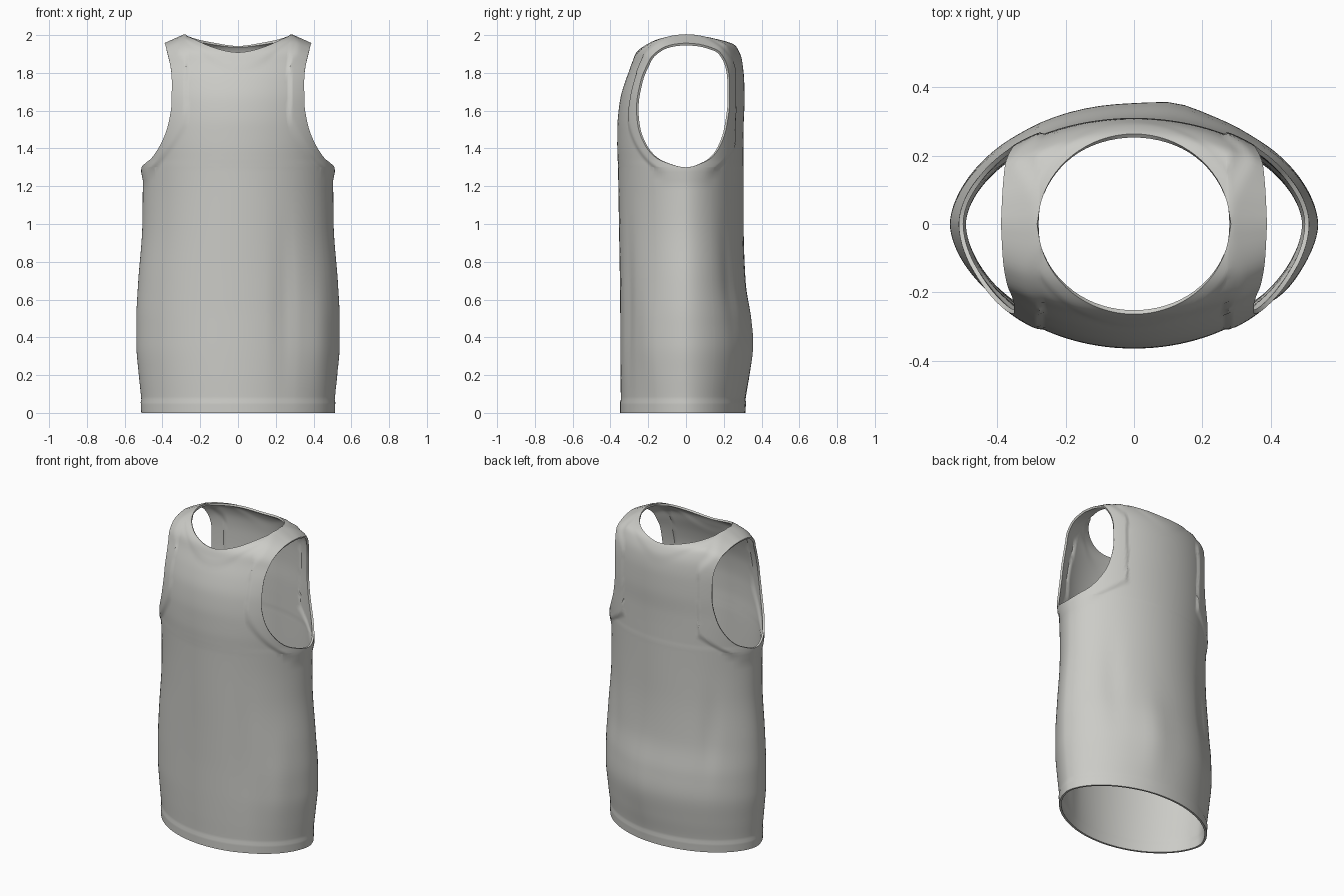
import bpy, bmesh
from math import sin, cos, asin, pi, exp, sqrt

cube = bpy.data.objects.get("Cube")
if cube:
    bpy.data.objects.remove(cube, do_unlink=True)

# Garment profile rows: height, front depth, back depth, half width, armhole edge x
ROWS = [
    (0, .345, .31, .508, 1), (.07, .345, .315, .512, 1), (.2, .347, .335, .525, 1),
    (.36, .348, .352, .538, 1), (.5, .348, .342, .538, 1), (.7, .35, .315, .528, 1),
    (1, .355, .305, .506, .62), (1.3, .36, .305, .503, .503), (1.35, .362, .304, .5, .45),
    (1.42, .364, .304, .5, .405), (1.52, .363, .305, .5, .366), (1.65, .35, .31, .5, .346),
    (1.76, .32, .308, .5, .346), (1.85, .283, .298, .5, .354), (1.91, .258, .278, .5, .364),
    (1.95, .215, .25, .5, .372), (1.975, .165, .18, .5, .378), (1.99, .09, .1, .5, .382),
    (1.997, 0, 0, .5, .385)]
UNDERARM, TOP = 7, len(ROWS) - 1
NECK_X, NECK_Y = .28, .26
LOWER_STEPS, UPPER_STEPS = 42, 48

# Soft cloth folds: side, x, z, half width, half height, amount
FOLDS = [(-1, .25, .55, .04, .4, -.012), (-1, .43, .4, .06, .3, .01),
         (1, .12, .4, .08, .25, .012), (1, -.33, .75, .04, .25, -.013),
         (1, .35, .7, .05, .3, -.008)]


def tangent(i, c):
    """Monotone slope of one profile column at row i."""
    a = ROWS[max(i, 1)][c] - ROWS[max(i, 1) - 1][c]
    j = min(i, TOP - 1)
    b = ROWS[j + 1][c] - ROWS[j][c]
    return 2 * a * b / (a + b) if a * b > 0 else 0


def sample(p, c):
    i = min(int(p), TOP - 1)
    t = p - i
    a, b = ROWS[i][c], ROWS[i + 1][c]
    h = t * t * (3 - 2 * t)
    return (a + (b - a) * h + tangent(i, c) * t * (1 - t) ** 2
            - tangent(i + 1, c) * t * t * (1 - t))


def smooth(a, b, v):
    t = min(max((v - a) / (b - a), 0), 1)
    return t * t * (3 - 2 * t)


def surface(u, p, side):
    """Point on the front (side -1) or back (side 1) panel."""
    z, w = sample(p, 0), sample(p, 3)
    limit = pi / 2 if p <= UNDERARM else asin(min(sample(p, 4) / w, 1))
    angle = u * limit
    x = w * sin(angle)
    power = 1.15 - .15 * smooth(1.1, 1.5, z)
    y = side * sample(p, 1 if side < 0 else 2) * max(cos(angle), 0) ** power
    slope = max(abs(x) - .28, 0) / .105
    return x, y, z - .047 * slope * smooth(1.75, 1.98, z)


def column_end(u, side):
    """Profile position where a column meets the neckline or shoulder seam."""
    lo, hi = UNDERARM, TOP
    if abs(surface(u, TOP, side)[0]) >= NECK_X - .0005:
        return TOP
    for _ in range(30):
        mid = (lo + hi) / 2
        x, y, _z = surface(u, mid, side)
        if (x / NECK_X) ** 2 + (y / NECK_Y) ** 2 > 1:
            lo = mid
        else:
            hi = mid
    return lo


# Columns are spaced evenly around the neckline, then across the strap
corner = asin(NECK_X / .5) / asin(.385 / .5)
half = [corner * sin(pi / 2 * i / 18) for i in range(19)]
half += [corner + (1 - corner) * i / 10 for i in range(1, 11)]
columns = [-u for u in reversed(half[1:])] + half

# Front and back panels, welded at the side and shoulder seams
bm = bmesh.new()
for side in (-1, 1):
    grid = []
    for u in columns:
        end = column_end(u, side)
        ps = [UNDERARM * i / LOWER_STEPS for i in range(LOWER_STEPS)]
        ps += [UNDERARM + (end - UNDERARM) * (k / UPPER_STEPS) ** 1.6
               for k in range(UPPER_STEPS + 1)]
        grid.append([bm.verts.new(surface(u, p, side)) for p in ps])
    for left, right in zip(grid, grid[1:]):
        for j in range(len(left) - 1):
            quad = [left[j], right[j], right[j + 1], left[j + 1]]
            bm.faces.new(quad if side < 0 else quad[::-1])
bmesh.ops.remove_doubles(bm, verts=bm.verts, dist=.0002)
bm.normal_update()


def relief(co):
    """Raised bands round the openings and hem, plus cloth folds."""
    x, y, z = co
    arm = sqrt((y / .265) ** 2 + ((z - 1.625) / .325) ** 2)
    neck = sqrt((x / NECK_X) ** 2 + (y / NECK_Y) ** 2)
    amount = 0
    if abs(x) > .27 and z > 1.15:
        amount = .009 * (1 - smooth(1.13, 1.22, arm))
    if z > 1.8:
        amount = max(amount, .004 * (1 - smooth(1.1, 1.17, neck)))
    amount += .004 * (1 - smooth(.055, .07, z))
    for side, fx, fz, w, h, a in FOLDS:
        if side * y > 0:
            amount += a * exp(-((x - fx) / w) ** 2 - ((z - fz) / h) ** 2)
    return amount


moves = [(v, v.normal * relief(v.co)) for v in bm.verts]
for v, move in moves:
    v.co += move

mesh = bpy.data.meshes.new("tank_top")
bm.to_mesh(mesh)
bm.free()
shirt = bpy.data.objects.new("tank_top", mesh)
bpy.context.collection.objects.link(shirt)

# Cloth material
cloth = bpy.data.materials.new("light_grey_cloth")
cloth.use_nodes = True
colour = (.6, .6, .57, 1)
cloth.diffuse_color = colour
shader = next(n for n in cloth.node_tree.nodes if n.type == 'BSDF_PRINCIPLED')
shader.inputs["Base Color"].default_value = colour
shader.inputs["Roughness"].default_value = .8
mesh.materials.append(cloth)

# Cloth thickness
solid = shirt.modifiers.new("thickness", 'SOLIDIFY')
solid.thickness = .013
solid.offset = -1

bpy.ops.object.select_all(action='DESELECT')
shirt.select_set(True)
bpy.context.view_layer.objects.active = shirt
bpy.ops.object.modifier_apply(modifier=solid.name)
bpy.ops.object.shade_smooth_by_angle(angle=.7)
